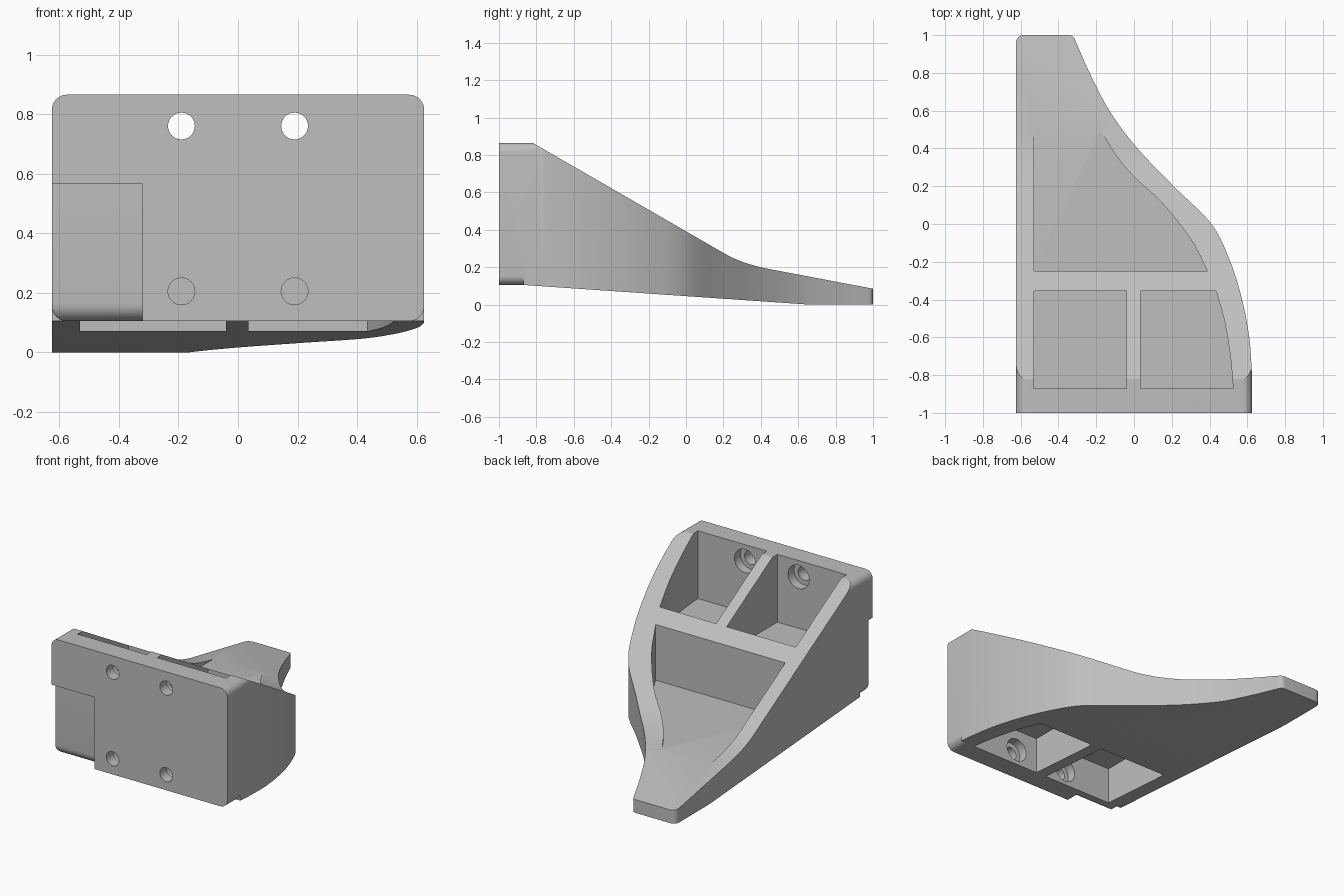
import bpy, math
from mathutils import Vector

if "Cube" in bpy.data.objects:
    bpy.data.objects.remove(bpy.data.objects["Cube"], do_unlink=True)

grey = bpy.data.materials.new("light_grey")
grey.use_nodes = True
colour = (0.52, 0.52, 0.52, 1)
grey.diffuse_color = colour
grey.node_tree.nodes["Principled BSDF"].inputs["Base Color"].default_value = colour


def smooth(points, steps=8):
    """Pass a smooth curve through the points."""
    p = [Vector(q) for q in points]
    p = [2 * p[0] - p[1]] + p + [2 * p[-1] - p[-2]]
    out = []
    for a, b, c, d in zip(p, p[1:], p[2:], p[3:]):
        for i in range(steps):
            t = i / steps
            out.append(0.5 * (2 * b + (c - a) * t + (2 * a - 5 * b + 4 * c - d) * t * t
                              + (3 * b - a - 3 * c + d) * t ** 3))
    return [tuple(v) for v in out] + [tuple(points[-1])]


def arc(cx, cy, r, start, end, steps=8):
    angles = [math.radians(start + (end - start) * i / steps) for i in range(steps + 1)]
    return [(cx + r * math.cos(a), cy + r * math.sin(a)) for a in angles]


def prism(name, outline, axis, low, high):
    """Extrude an outline along x (yz), y (xz) or z (xy)."""
    place = {"x": lambda a, b, h: (h, a, b),
             "y": lambda a, b, h: (a, h, b),
             "z": lambda a, b, h: (a, b, h)}[axis]
    n = len(outline)
    verts = [place(a, b, h) for h in (low, high) for a, b in outline]
    faces = [tuple(reversed(range(n))), tuple(range(n, 2 * n))]
    faces += [(i, (i + 1) % n, n + (i + 1) % n, n + i) for i in range(n)]
    mesh = bpy.data.meshes.new(name)
    mesh.from_pydata(verts, [], faces)
    mesh.materials.append(grey)
    obj = bpy.data.objects.new(name, mesh)
    bpy.context.collection.objects.link(obj)
    # make the normals face outwards
    bpy.ops.object.select_all(action="DESELECT")
    bpy.context.view_layer.objects.active = obj
    obj.select_set(True)
    bpy.ops.object.mode_set(mode="EDIT")
    bpy.ops.mesh.select_all(action="SELECT")
    bpy.ops.mesh.normals_make_consistent(inside=False)
    bpy.ops.object.mode_set(mode="OBJECT")
    return obj


def combine(target, tool, operation="DIFFERENCE"):
    tool.hide_render = True
    mod = target.modifiers.new("cut", "BOOLEAN")
    mod.operation, mod.object, mod.solver = operation, tool, "EXACT"
    bpy.context.view_layer.objects.active = target
    bpy.ops.object.modifier_apply(modifier=mod.name)
    bpy.data.objects.remove(tool, do_unlink=True)


W = 0.625

# Body: plan outline met with the sloping side profile
flank = smooth([(W, -0.8), (0.61, -0.6), (0.572, -0.4), (0.51, -0.2), (0.41, 0),
                (0.21, 0.2), (0.01, 0.41), (-0.13, 0.6), (-0.235, 0.8), (-0.31, 0.97)])
plan = [(-W, -1), (W, -1)] + flank
plan += arc(-0.345, 0.965, 0.035, 30, 90, 5) + arc(-W + 0.04, 0.96, 0.04, 90, 180)
body = prism("bracket_body", plan, "z", -0.2, 1.2)
slope = smooth([(0.18, 0.288), (0.25, 0.25), (0.33, 0.219), (0.42, 0.195)], 4)
side = [(-1.1, 0.105), (-0.87, 0.105), (0.66, 0), (1.1, 0), (1.1, 0.066)]
side += slope[::-1] + [(-0.82, 0.865), (-1.1, 0.865)]
combine(body, prism("side_profile", side, "x", -1, 1), "INTERSECT")

# Rounded corners of the mounting plate
R = 0.05
for sx in (-1, 1):
    for sz, z, end in ((1, 0.865, -0.4), (-1, 0.105, -0.87)):
        curve = [(sx * (W - R + a), z + sz * (b - R)) for a, b in arc(0, 0, R, 0, 90)]
        corner = curve + [(sx * (W - R), z + sz * 0.02), (sx * (W + 0.02), z + sz * 0.02),
                          (sx * (W + 0.02), z - sz * R)]
        combine(body, prism("corner_cutter", corner, "y", -1.1, end))

# Shallow notch in the front with a rounded foot
notch = [(-1.1, 0), (-0.9, 0)] + arc(-0.9, 0.165, 0.06, 270, 180) + [(-0.96, 0.565), (-1.1, 0.565)]
combine(body, prism("notch_cutter", notch, "x", -0.8, -0.32))

# Pockets open to the top and to the underside
left_bay = [(0.035, -0.87)] + smooth([(0.525, -0.87), (0.51, -0.7), (0.48, -0.52), (0.435, -0.355)])
left_bay += [(0.035, -0.355)]
right_bay = [(-0.53, -0.87), (-0.04, -0.87), (-0.04, -0.355), (-0.53, -0.355)]
for bay in (left_bay, right_bay):
    combine(body, prism("upper_pocket", bay, "z", 0.43, 1.2))
    combine(body, prism("lower_pocket", bay, "z", -0.2, 0.34))

rear_bay = [(-0.53, -0.25)] + smooth([(0.39, -0.25), (0.3, -0.08), (0.15, 0.11), (0, 0.25),
                                      (-0.1, 0.37), (-0.185, 0.51)]) + [(-0.53, 0.51)]
combine(body, prism("rear_pocket", rear_bay, "z", 0.179, 1.2))

# Screw holes, counterbored from inside the pockets
for x in (-0.19, 0.19):
    for z in (0.205, 0.76):
        for r, start, end in ((0.045, -1.1, -0.8), (0.075, -0.93, -0.8)):
            ring = arc(x, z, r, 0, 360, 32)[:-1]
            combine(body, prism("hole_cutter", ring, "y", start, end))

bpy.ops.object.select_all(action="DESELECT")
body.select_set(True)
bpy.context.view_layer.objects.active = body
bpy.ops.object.shade_smooth_by_angle(angle=math.radians(25))
